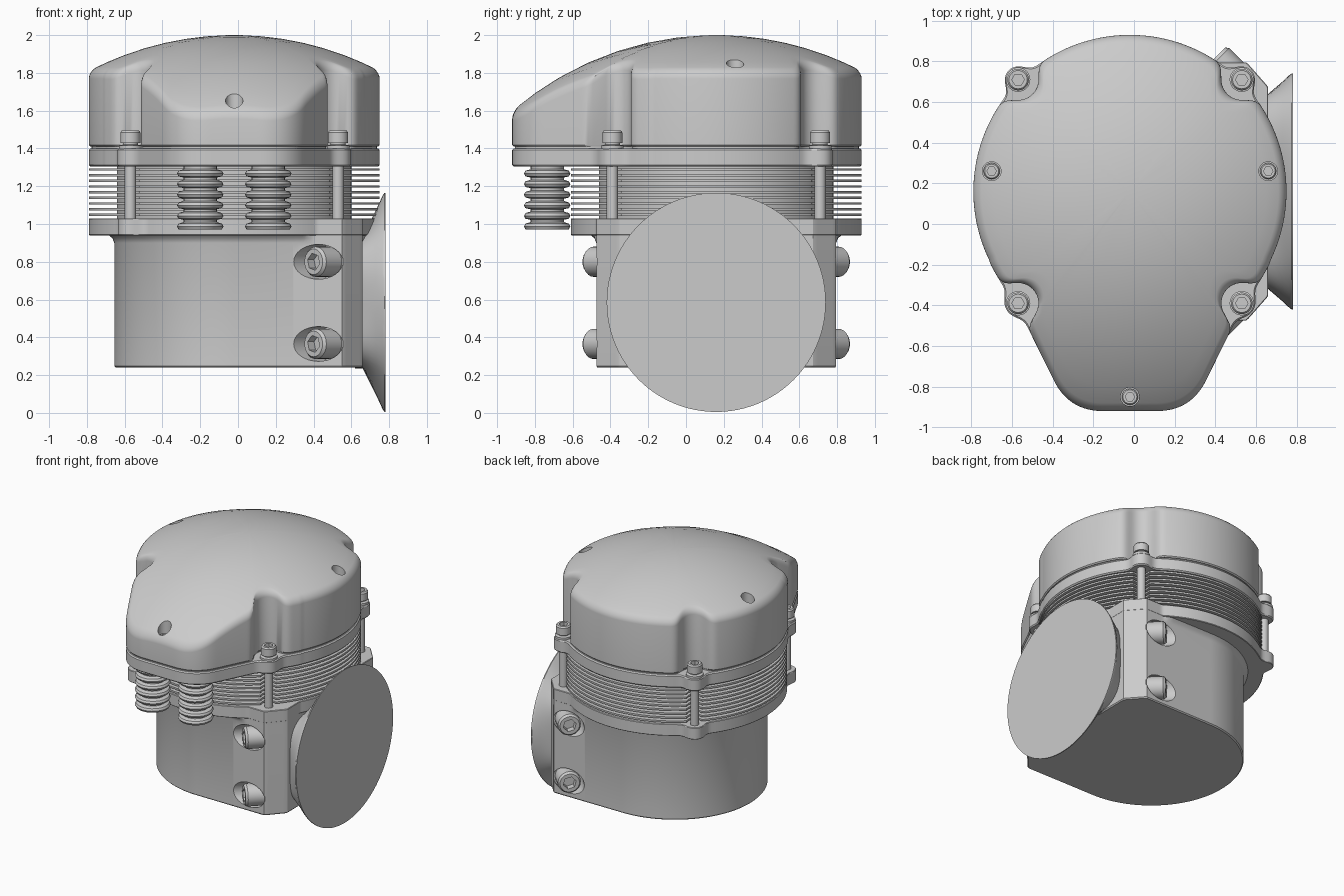
import bpy, bmesh
from math import hypot, sin, cos, pi, sqrt
from mathutils import Matrix, Vector

cube = bpy.data.objects.get("Cube")
if cube:
    bpy.data.objects.remove(cube, do_unlink=True)

metal = bpy.data.materials.new("grey metal")
metal.use_nodes = True
GREY = (0.6, 0.6, 0.6, 1)
metal.diffuse_color = GREY
metal.node_tree.nodes["Principled BSDF"].inputs["Base Color"].default_value = GREY

N = 360
CX, CY = -0.02, 0.16      # axis of the cylinder
BOLT = 0.55               # bolt offset from the axis
UP = Vector((0, 0, 1))


# Rounded union and intersection of two distance values
def smin(a, b, k):
    h = max(k - abs(a - b), 0) / k
    return min(a, b) - h * h * k / 4


def smax(a, b, k):
    return -smin(-a, -b, k)


# Outlines, as signed distances measured from the cylinder axis
def barrel(x, y):
    return hypot(x, y) - 0.77


def bolt(x, y):
    return hypot(abs(x) - BOLT, abs(y) - BOLT)


def lobed(x, y):
    side = 0.896 * abs(x) - 0.443 * y - 0.747
    lobe = max(smax(-y - 1.08, side, 0.15), y + 0.38)
    return smin(barrel(x, y), lobe, 0.05)


def cover_shape(x, y):
    return smax(lobed(x, y), 0.10 - bolt(x, y), 0.07)


def flange_shape(x, y):
    return smin(lobed(x, y), bolt(x, y) - 0.065, 0.06)


def fin_shape(x, y):
    return smax(barrel(x, y), 0.05 - bolt(x, y), 0.01)


def body_shape(x, y):
    block = max(abs(y) - 0.635, x - 0.68, 0.75 * x + 0.66 * abs(y) - 0.85, -x)
    return min(hypot(x, y) - 0.635, block)


def base_shape(x, y):
    return min(smin(barrel(x, y), bolt(x, y) - 0.065, 0.06), body_shape(x, y))


def outline(shape):
    """Radius of a shape in each direction, found by bisection."""
    radii = []
    for i in range(N):
        c, s = cos(2 * pi * i / N), sin(2 * pi * i / N)
        lo, hi = 0.2, 1.4
        for _ in range(24):
            mid = (lo + hi) / 2
            if shape(c * mid, s * mid) < 0:
                lo = mid
            else:
                hi = mid
        radii.append(lo)
    return radii


def grow(radii, d):
    return [r + d for r in radii]


def loft(name, rings, at=(CX, CY, 0), axis=UP, n=N):
    """Skin rings of (radius or radii, height or heights) and cap both ends."""
    bm = bmesh.new()
    loops = []
    for radii, z in rings:
        loop = []
        for i in range(n):
            r = radii[i] if isinstance(radii, list) else radii
            h = z[i] if isinstance(z, list) else z
            loop.append(bm.verts.new((r * cos(2 * pi * i / n), r * sin(2 * pi * i / n), h)))
        loops.append(loop)
    for a, b in zip(loops, loops[1:]):
        for i in range(n):
            j = (i + 1) % n
            bm.faces.new((a[i], a[j], b[j], b[i]))
    bm.faces.new(loops[0][::-1])
    bm.faces.new(loops[-1])
    bmesh.ops.recalc_face_normals(bm, faces=bm.faces)
    turn = UP.rotation_difference(Vector(axis)).to_matrix().to_4x4()
    bm.transform(Matrix.Translation(at) @ turn)
    mesh = bpy.data.meshes.new(name)
    bm.to_mesh(mesh)
    bm.free()
    mesh.materials.append(metal)
    ob = bpy.data.objects.new(name, mesh)
    bpy.context.collection.objects.link(ob)
    return ob


def plate(name, radii, z0, z1, b=0.008):
    return loft(name, [(grow(radii, -b), z0), (radii, z0 + b), (radii, z1 - b), (grow(radii, -b), z1)])


def cut(ob, at, axis, radius, z0, z1):
    """Drill a round pocket into an object."""
    cutter = loft("cutter", [(radius, z0), (radius, z1)], at, axis, 32)
    cutter.hide_render = True
    mod = ob.modifiers.new("pocket", "BOOLEAN")
    mod.operation = "DIFFERENCE"
    mod.object = cutter
    bpy.context.view_layer.objects.active = ob
    bpy.ops.object.modifier_apply(modifier=mod.name)
    bpy.data.objects.remove(cutter, do_unlink=True)


def screw(name, at, axis, r, length):
    """Cap screw with a hexagonal socket; its top sits at the given point."""
    hexagon = [0.5 * r / cos((i % 4 - 2) * pi / 12) for i in range(24)]
    loft(name, [(r, -length), (r, -0.2 * r), (0.85 * r, 0), (hexagon, 0), (hexagon, -0.6 * r)],
         at, axis, 24)


# Domed cover with scalloped sides
def dome(r):
    return 2.0 - 1.65 + sqrt(1.65 ** 2 - r * r)


edge = outline(cover_shape)
FILLET = 0.04
rings = [(grow(edge, -0.008), 1.41), (edge, 1.418)]
for k in range(6):
    t = k * pi / 10
    rr = grow(edge, -FILLET * (1 - cos(t)))
    rings.append((rr, [dome(r) - FILLET * (1 - sin(t)) for r in rr]))
for s in (0.92, 0.8, 0.65, 0.5, 0.35, 0.2, 0.06):
    rr = [s * (r - FILLET) for r in edge]
    rings.append((rr, [dome(r) for r in rr]))
cover = loft("cover", rings)

# Sunken screws in the cover
for x, y in ((-0.70, 0.26), (0.66, 0.26), (CX, -0.85)):
    floor = dome(hypot(x - CX, y - CY)) - 0.09
    cut(cover, (x, y, floor), UP, 0.046, 0, 0.3)
    screw("cover_screw", (x, y, floor + 0.03), UP, 0.04, 0.06)

# Cover flange and gasket
flange = outline(flange_shape)
plate("cover_flange", flange, 1.305, 1.40)
plate("gasket", grow(edge, -0.015), 1.395, 1.415, 0.001)

# Cooling fins around the barrel
fin = outline(fin_shape)
CORE, COUNT, PITCH = 0.62, 9, 0.03
rings = [(CORE, 1.0)]
for k in range(COUNT):
    z = 1.042 + k * PITCH
    rings += [(CORE, z), (fin, z), (fin, z + 0.013), (CORE, z + 0.013)]
rings.append((CORE, 1.32))
loft("finned_barrel", rings)

# Base flange and lower body, with a fillet that stays under the flange
base = outline(base_shape)
plate("base_flange", base, 0.94, 1.03, 0.004)
body_edge = outline(body_shape)


def flared(d):
    return [max(r - 0.001, min(r + d, b - 0.01)) for r, b in zip(body_edge, base)]


body = loft("lower_body", [
    (grow(body_edge, -0.008), 0.24), (body_edge, 0.248), (body_edge, 0.90),
    (flared(0.01), 0.925), (flared(0.035), 0.945)])

# Angled clamp bolts set in pockets on both sides of the body
for side in (-1, 1):
    for z in (0.365, 0.80):
        at, axis = (0.40, CY + side * 0.66, z), (-0.7, side * 0.7, 0)
        cut(body, at, axis, 0.092, -0.13, 0.3)
        screw("clamp_bolt", at, axis, 0.08, 0.15)

# Corner studs with their bolt heads
for sx in (-1, 1):
    for sy in (-1, 1):
        x, y = CX + sx * BOLT, CY + sy * BOLT
        loft("stud", [(0.03, 1.02), (0.03, 1.32)], (x, y, 0), UP, 24)
        loft("washer", [(0.06, 1.395), (0.06, 1.415), (0.04, 1.42), (0.04, 1.44)], (x, y, 0), UP, 24)
        screw("stud_bolt", (x, y, 1.495), UP, 0.053, 0.065)

# Ribbed sleeves under the front lobe
for x in (-0.20, 0.16):
    rings = [(0.085, 0.97)]
    for k in range(6):
        z = 0.972 + k * 0.056
        rings += [(0.115, z), (0.123, z + 0.015), (0.115, z + 0.03), (0.088, z + 0.038), (0.088, z + 0.05)]
    rings.append((0.088, 1.32))
    loft("ribbed_sleeve", rings, (x, -0.735, 0), UP, 24)

# Side funnel flaring from a rounded rectangle to a flat closed disc
M, DISC = 96, 0.58
mouth = []
for i in range(M):
    c, s = cos(2 * pi * i / M), sin(2 * pi * i / M)
    mouth.append(((c / 0.35) ** 4 + (s / 0.48) ** 4) ** -0.25)
rings = [(mouth, 0.62)]
for x, mix in ((0.66, 0), (0.69, 0.26), (0.73, 0.6), (0.765, 0.93), (0.775, 1), (0.782, 1)):
    rings.append(([r + (DISC - r) * mix for r in mouth], x))
loft("side_funnel", rings, (0, CY, 0.585), (1, 0, 0), M)

# Smooth shading with sharp edges kept
bpy.ops.object.select_all(action="DESELECT")
for ob in bpy.context.collection.objects:
    if ob.type == "MESH" and ob.data.materials and ob.data.materials[0] == metal:
        ob.select_set(True)
        bpy.context.view_layer.objects.active = ob
bpy.ops.object.shade_smooth_by_angle(angle=pi / 6)
